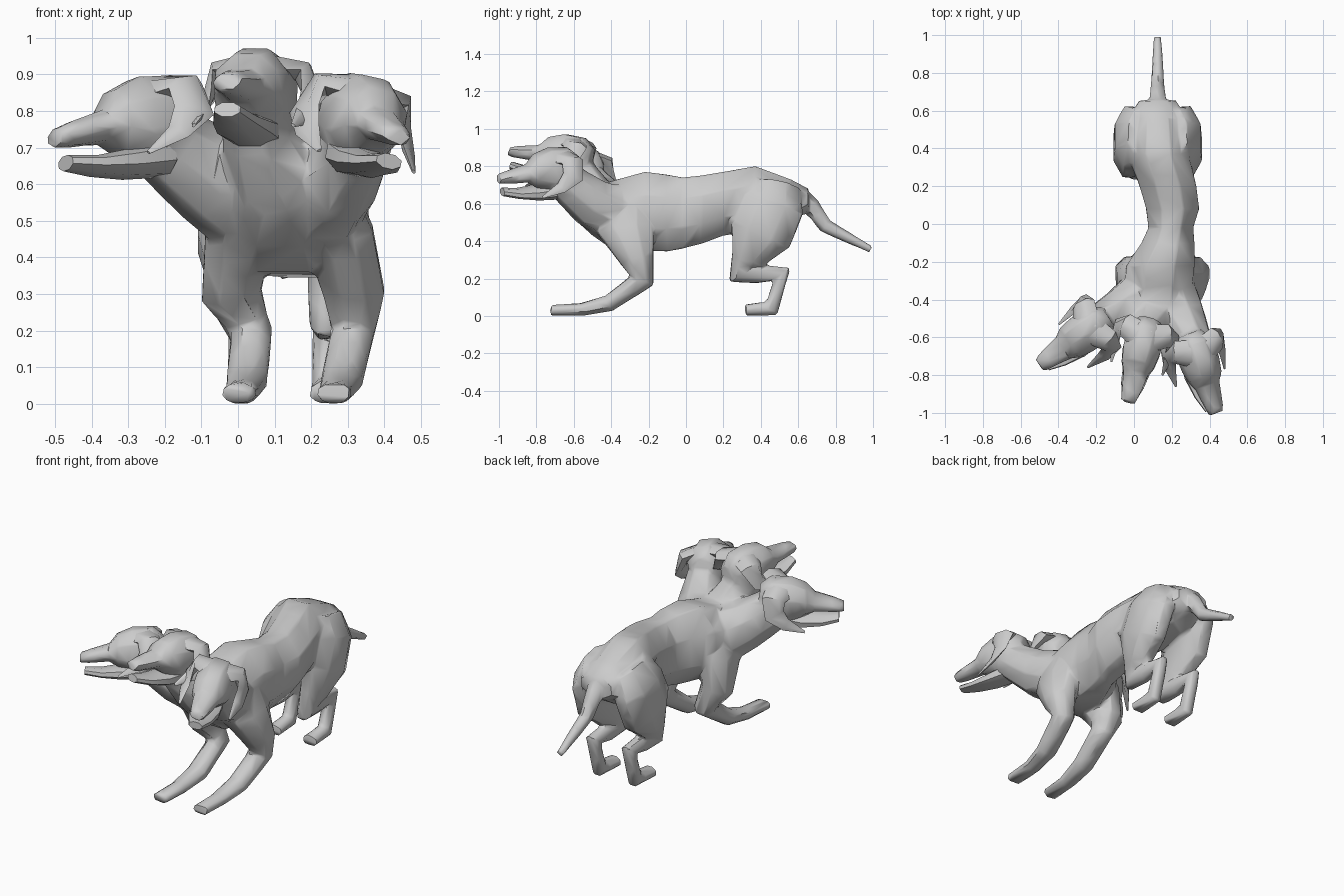
import bpy, bmesh, math
from mathutils import Vector

if "Cube" in bpy.data.objects:
    bpy.data.objects.remove(bpy.data.objects["Cube"])

body_parts = []


def loft(name, rings, ref=(1, 0, 0), n=8, axis=None, fuse=False):
    """Skin elliptical rings (point, half width along ref, half depth) into one closed part."""
    bm = bmesh.new()
    pts = [Vector(r[0]) for r in rings]
    ref = Vector(ref)
    k = 1 / math.cos(math.pi / n)
    loops = []
    for i, (_, w, h) in enumerate(rings):
        t = Vector((0, 0, 0))
        if i:
            t += (pts[i] - pts[i - 1]).normalized()
        if i < len(pts) - 1:
            t += (pts[i + 1] - pts[i]).normalized()
        t = Vector(axis) if axis else t.normalized()
        side = (ref - t * ref.dot(t)).normalized()
        up = side.cross(t)
        ring = []
        for j in range(n):
            a = 2 * math.pi * (j + 0.5) / n
            ring.append(bm.verts.new(pts[i] + side * (w * k * math.cos(a)) + up * (h * k * math.sin(a))))
        loops.append(ring)
    for a, b in zip(loops, loops[1:]):
        for j in range(n):
            bm.faces.new((a[j], a[(j + 1) % n], b[(j + 1) % n], b[j]))
    bm.faces.new(loops[0])
    bm.faces.new(loops[-1])
    bmesh.ops.recalc_face_normals(bm, faces=bm.faces)
    me = bpy.data.meshes.new(name)
    bm.to_mesh(me)
    bm.free()
    ob = bpy.data.objects.new(name, me)
    bpy.context.collection.objects.link(ob)
    if fuse:
        body_parts.append(ob)
    else:
        smooth(ob)


def smooth(ob):
    bpy.ops.object.select_all(action='DESELECT')
    ob.select_set(True)
    bpy.context.view_layer.objects.active = ob
    bpy.ops.object.shade_smooth_by_angle(angle=math.radians(45))


# Torso: x, y, top, bottom, half width
torso = [(.125, .655, .68, .56, .10), (.125, .56, .73, .50, .14), (.13, .37, .80, .46, .16),
         (.18, .20, .77, .43, .15), (.205, .08, .75, .385, .14), (.195, -.02, .74, .36, .118),
         (.18, -.10, .755, .345, .14), (.14, -.22, .77, .35, .18), (.125, -.40, .72, .36, .18),
         (.115, -.50, .685, .43, .16), (.10, -.60, .66, .52, .08)]
loft("torso", [((x, y, (a + b) / 2), w, (a - b) / 2) for x, y, a, b, w in torso],
     axis=(0, -1, 0), fuse=True)

# Tail
loft("tail", [((.125, .60, .66), .05, .04), ((.125, .67, .59), .042, .042),
              ((.125, .745, .48), .034, .036), ((.125, .99, .355), .02, .018)], n=6, fuse=True)

# Legs: centre x, offset from it, y, z, half width, half depth
front = [(.14, .10, -.31, .62, .06, .10), (.14, .14, -.32, .46, .09, .15),
         (.15, .168, -.26, .30, .082, .09), (.175, .138, -.235, .19, .058, .065),
         (.155, .13, -.41, .068, .056, .044), (.14, .128, -.56, .034, .046, .034),
         (.132, .13, -.725, .029, .046, .028)]
hind = [(.125, .09, .48, .70, .07, .13), (.125, .14, .46, .59, .09, .17),
        (.125, .15, .40, .44, .085, .17), (.125, .13, .33, .31, .065, .09),
        (.125, .115, .285, .22, .045, .065), (.125, .115, .38, .225, .042, .05),
        (.125, .115, .515, .225, .036, .054), (.125, .115, .458, .04, .038, .046),
        (.125, .115, .315, .031, .045, .03)]
for s, tag in ((-1, "left"), (1, "right")):
    for part, rings in (("front_leg_", front), ("hind_leg_", hind)):
        loft(part + tag, [((c + s * o, y, z), w, h) for c, o, y, z, w, h in rings], fuse=True)


def head(tag, skull, nose, roll, neck):
    """Neck, skull with muzzle, lower jaw and two hanging ears, aimed from skull to nose."""
    c = Vector(skull)
    f = (Vector(nose) - c).normalized()
    level = f.cross(Vector((0, 0, 1))).normalized()
    a = math.radians(roll)
    r = level * math.cos(a) + level.cross(f) * math.sin(a)
    u = r.cross(f)

    def at(s, x, z):
        return c + f * s + r * x + u * z

    loft("neck_" + tag, [(Vector(p), w, h) for p, w, h in neck], level, fuse=True)
    # s, top, bottom, half width
    skull_rings = [(-.13, .06, -.07, .06), (-.07, .105, -.13, .10), (.04, .10, -.14, .10),
                   (.12, .065, -.10, .088), (.16, .01, -.078, .068), (.28, -.025, -.09, .048),
                   (.318, -.04, -.09, .038)]
    loft("skull_" + tag, [(at(s, 0, (a + b) / 2), w, (a - b) / 2) for s, a, b, w in skull_rings],
         r, axis=f, fuse=True)
    jaw_rings = [(-.03, -.07, -.17, .07), (.09, -.10, -.175, .078), (.20, -.118, -.168, .062),
                 (.29, -.115, -.155, .036)]
    loft("jaw_" + tag, [(at(s, 0, (a + b) / 2), w, (a - b) / 2) for s, a, b, w in jaw_rings],
         r, axis=f)
    for e, side in ((-1, "left"), (1, "right")):
        ear = [(-.02, .03, .06, .035, .065), (-.055, .115, .055, .03, .055),
               (-.05, .15, -.02, .016, .048), (.01, .15, -.08, .011, .03),
               (.11, .14, -.135, .004, .006)]
        loft("ear_%s_%s" % (tag, side), [(at(s, e * x, z), w, h) for s, x, z, w, h in ear],
             r * e * .6 + u * .8, n=6)


# Three heads on their necks, the outer two tilted outward
head("left", (-.245, -.56, .79), (-.50, -.73, .79), -12,
     [((.06, -.36, .54), .13, .15), ((-.07, -.46, .62), .115, .13),
      ((-.18, -.52, .70), .095, .11), ((-.27, -.58, .76), .08, .09)])
head("middle", (.05, -.63, .865), (-.02, -.90, .935), 0,
     [((.12, -.36, .53), .17, .15), ((.10, -.51, .62), .14, .13),
      ((.06, -.59, .74), .095, .12), ((.04, -.64, .86), .085, .10)])
head("right", (.34, -.70, .795), (.445, -.99, .795), 12,
     [((.19, -.36, .54), .14, .15), ((.26, -.51, .61), .12, .125),
      ((.315, -.62, .70), .095, .105), ((.35, -.70, .77), .08, .09)])

# Fuse torso, legs, tail, necks and skulls into one skin, blend the joints, then simplify
bpy.ops.object.select_all(action='DESELECT')
for ob in body_parts:
    ob.select_set(True)
body = body_parts[0]
bpy.context.view_layer.objects.active = body
bpy.ops.object.join()
body.name = "body"
remesh = body.modifiers.new("fuse", 'REMESH')
remesh.mode = 'VOXEL'
remesh.voxel_size = .01
blend = body.modifiers.new("blend", 'SMOOTH')
blend.factor, blend.iterations = .5, 6
low = body.modifiers.new("simplify", 'DECIMATE')
low.ratio = .025
for name in ("fuse", "blend", "simplify"):
    bpy.ops.object.modifier_apply(modifier=name)
smooth(body)
